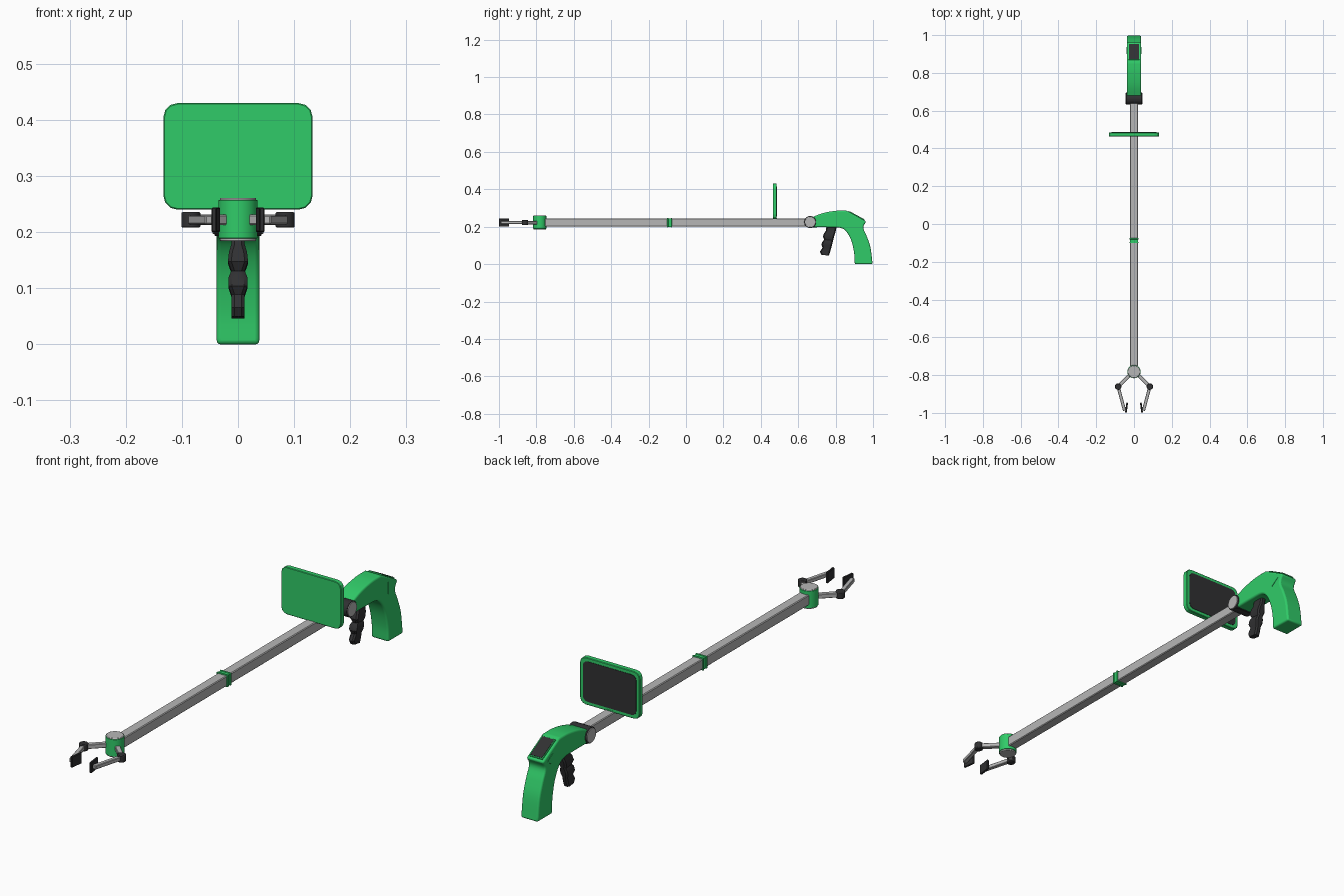
import bpy, bmesh, math
from mathutils import Vector, Matrix

if "Cube" in bpy.data.objects:
    bpy.data.objects.remove(bpy.data.objects["Cube"])


def material(name, rgb):
    m = bpy.data.materials.new(name)
    m.diffuse_color = (*rgb, 1)
    m.use_nodes = True
    m.node_tree.nodes["Principled BSDF"].inputs["Base Color"].default_value = m.diffuse_color
    return m


GREEN = material("green", (0.03, 0.60, 0.14))
GREY = material("light grey", (0.47, 0.47, 0.47))
DARK = material("dark grey", (0.03, 0.03, 0.032))
ZC = 0.222  # height of the pole axis


def finish(name, bm, mat, bevel=0, segments=2, smooth=True):
    bmesh.ops.recalc_face_normals(bm, faces=bm.faces)
    me = bpy.data.meshes.new(name)
    bm.to_mesh(me)
    bm.free()
    me.materials.append(mat)
    ob = bpy.data.objects.new(name, me)
    bpy.context.collection.objects.link(ob)
    if bevel:
        b = ob.modifiers.new("bevel", 'BEVEL')
        b.width, b.segments, b.limit_method, b.angle_limit = bevel, segments, 'ANGLE', math.radians(40)
    if smooth:
        bpy.ops.object.select_all(action='DESELECT')
        ob.select_set(True)
        bpy.context.view_layer.objects.active = ob
        bpy.ops.object.shade_smooth_by_angle(angle=math.radians(35))
    return ob


def box(name, center, size, mat, bevel=0, rot=None):
    bm = bmesh.new()
    bmesh.ops.create_cube(bm, size=1)
    bm.transform(Matrix.Translation(center) @ (rot or Matrix()) @ Matrix.Diagonal((*size, 1)))
    return finish(name, bm, mat, bevel, 1, False)


def cylinder(name, center, r, depth, mat, axis='Z', bevel=0, sides=32):
    bm = bmesh.new()
    bmesh.ops.create_cone(bm, cap_ends=True, segments=sides, radius1=r, radius2=r, depth=depth)
    rot = Matrix.Rotation(math.pi / 2, 4, 'Y') if axis == 'X' else Matrix()
    bm.transform(Matrix.Translation(center) @ rot)
    return finish(name, bm, mat, bevel)


def bar(name, a, b, width, height, mat):
    a, b = Vector(a), Vector(b)
    d = b - a
    rot = Matrix.Rotation(math.atan2(d.y, d.x), 4, 'Z')
    return box(name, (a + b) / 2, (d.length, width, height), mat, 0.002, rot)


def spline(pts, n=5):
    """Smooth curve through the given 2D points"""
    p = [Vector(q) for q in pts]
    p = [2 * p[0] - p[1]] + p + [2 * p[-1] - p[-2]]
    out = []
    for i in range(1, len(p) - 2):
        a, b, c, d = p[i - 1:i + 3]
        for k in range(n):
            t = k / n
            out.append(0.5 * (2 * b + (c - a) * t + (2 * a - 5 * b + 4 * c - d) * t * t
                              + (3 * b - a - 3 * c + d) * t ** 3))
    return out + [p[-2]]


def extrude_yz(name, pts, x0, x1, mat, bevel=0, segments=3):
    bm = bmesh.new()
    f = bm.faces.new([bm.verts.new((x0, y, z)) for y, z in pts])
    r = bmesh.ops.extrude_face_region(bm, geom=[f])
    bmesh.ops.translate(bm, vec=(x1 - x0, 0, 0), verts=[v for v in r['geom'] if isinstance(v, bmesh.types.BMVert)])
    return finish(name, bm, mat, bevel, segments)


def rounded_plate(name, w, h, r, y0, y1, zc, mat, bevel=0):
    bm = bmesh.new()
    vs = []
    for q, (sx, sz) in enumerate(((1, 1), (-1, 1), (-1, -1), (1, -1))):
        for k in range(4):
            a = math.radians(90 * q + 30 * k)
            vs.append(bm.verts.new((sx * (w - r) + r * math.cos(a), y0, zc + sz * (h - r) + r * math.sin(a))))
    f = bm.faces.new(vs)
    e = bmesh.ops.extrude_face_region(bm, geom=[f])
    bmesh.ops.translate(bm, vec=(0, y1 - y0, 0), verts=[v for v in e['geom'] if isinstance(v, bmesh.types.BMVert)])
    return finish(name, bm, mat, bevel, 1, False)


# Pole and middle collar
box("pole", (0, -0.055, ZC), (0.041, 1.40, 0.042), GREY, 0.003)
box("collar_core", (0, -0.088, ZC), (0.044, 0.022, 0.045), GREEN)
for i, y in enumerate((-0.098, -0.078)):
    box(f"collar_ring_{i}", (0, y, ZC), (0.05, 0.007, 0.05), GREEN, 0.002)

# Screen with dark display facing the handle
rounded_plate("screen_case", 0.133, 0.095, 0.025, 0.464, 0.485, 0.335, GREEN, 0.002)
rounded_plate("screen_display", 0.119, 0.081, 0.021, 0.483, 0.4865, 0.335, DARK)
box("screen_foot", (0, 0.475, 0.243), (0.034, 0.022, 0.008), GREEN)

# Handle: arched top, flat sloping back, curved grip
profile = (spline([(0.665, 0.247), (0.73, 0.272), (0.80, 0.285), (0.858, 0.286)])
           + spline([(0.963, 0.228), (0.948, 0.195), (0.966, 0.15), (0.986, 0.09), (0.998, 0.0)])
           + spline([(0.902, 0.0), (0.899, 0.06), (0.884, 0.125), (0.858, 0.173), (0.825, 0.194),
                     (0.76, 0.197), (0.665, 0.197)]))
extrude_yz("handle", profile, -0.038, 0.038, GREEN, 0.009)

# Control panel on the sloping back of the handle
slope = Matrix.Rotation(math.atan2(-0.058, 0.105), 4, 'X')
box("panel_frame", (0, 0.9115, 0.2575), (0.058, 0.098, 0.006), GREEN, 0.001, slope)
box("control_panel", (0, 0.912, 0.259), (0.051, 0.09, 0.006), DARK, 0, slope)

# Triangle marks on both sides of the handle
for n, s in (("left", -1), ("right", 1)):
    extrude_yz("side_mark_" + n, [(0.90, 0.243), (0.90, 0.195), (0.937, 0.22)], s * 0.037, s * 0.0395, GREEN)

# Pivot between pole and handle
cylinder("pivot_barrel", (0, 0.664, 0.225), 0.032, 0.084, DARK, 'X', 0.002)
box("pivot_bracket", (0, 0.672, 0.222), (0.08, 0.03, 0.055), DARK, 0.004)
for n, s in (("left", -1), ("right", 1)):
    cylinder("pivot_cap_" + n, (s * 0.0425, 0.664, 0.225), 0.0285, 0.005, GREY, 'X', 0.001)

# Trigger: stack of loops with finger bulges
bm = bmesh.new()
rows = [(0.208, 0.752, 0.806, 0.012), (0.178, 0.748, 0.80, 0.012), (0.165, 0.738, 0.796, 0.016),
        (0.148, 0.732, 0.791, 0.018), (0.131, 0.739, 0.787, 0.012), (0.119, 0.729, 0.784, 0.017),
        (0.104, 0.724, 0.780, 0.017), (0.089, 0.730, 0.776, 0.012), (0.066, 0.716, 0.770, 0.012),
        (0.050, 0.724, 0.764, 0.012)]
loops = []
for z, y0, y1, w in rows:
    c = 0.006
    loops.append([bm.verts.new(v) for v in ((-w + c, y0, z), (w - c, y0, z), (w, y0 + c, z), (w, y1 - c, z - 0.004),
                                            (w - c, y1, z - 0.004), (-w + c, y1, z - 0.004),
                                            (-w, y1 - c, z - 0.004), (-w, y0 + c, z))])
for a, b in zip(loops, loops[1:]):
    for i in range(8):
        j = (i + 1) % 8
        bm.faces.new((a[i], a[j], b[j], b[i]))
bm.faces.new(loops[0])
bm.faces.new(loops[-1])
finish("trigger", bm, DARK)

# Gripper head
cylinder("gripper_head", (0, -0.782, 0.223), 0.035, 0.068, GREEN, bevel=0.001)
cylinder("gripper_head_core", (0, -0.782, 0.2225), 0.0325, 0.077, GREY, bevel=0.002)

# Two mirrored claws
for n, s in (("left", -1), ("right", 1)):
    bar("claw_upper_arm_" + n, (s * 0.015, -0.792, ZC), (s * 0.084, -0.860, ZC), 0.019, 0.018, GREY)
    cylinder("claw_joint_" + n, (s * 0.084, -0.861, ZC), 0.017, 0.028, DARK, bevel=0.003)
    bar("claw_finger_" + n, (s * 0.084, -0.861, ZC), (s * 0.050, -0.988, ZC), 0.017, 0.016, GREY)
    bar("claw_pad_" + n, (s * 0.036, -0.946, ZC), (s * 0.043, -0.999, ZC), 0.009, 0.044, DARK)
